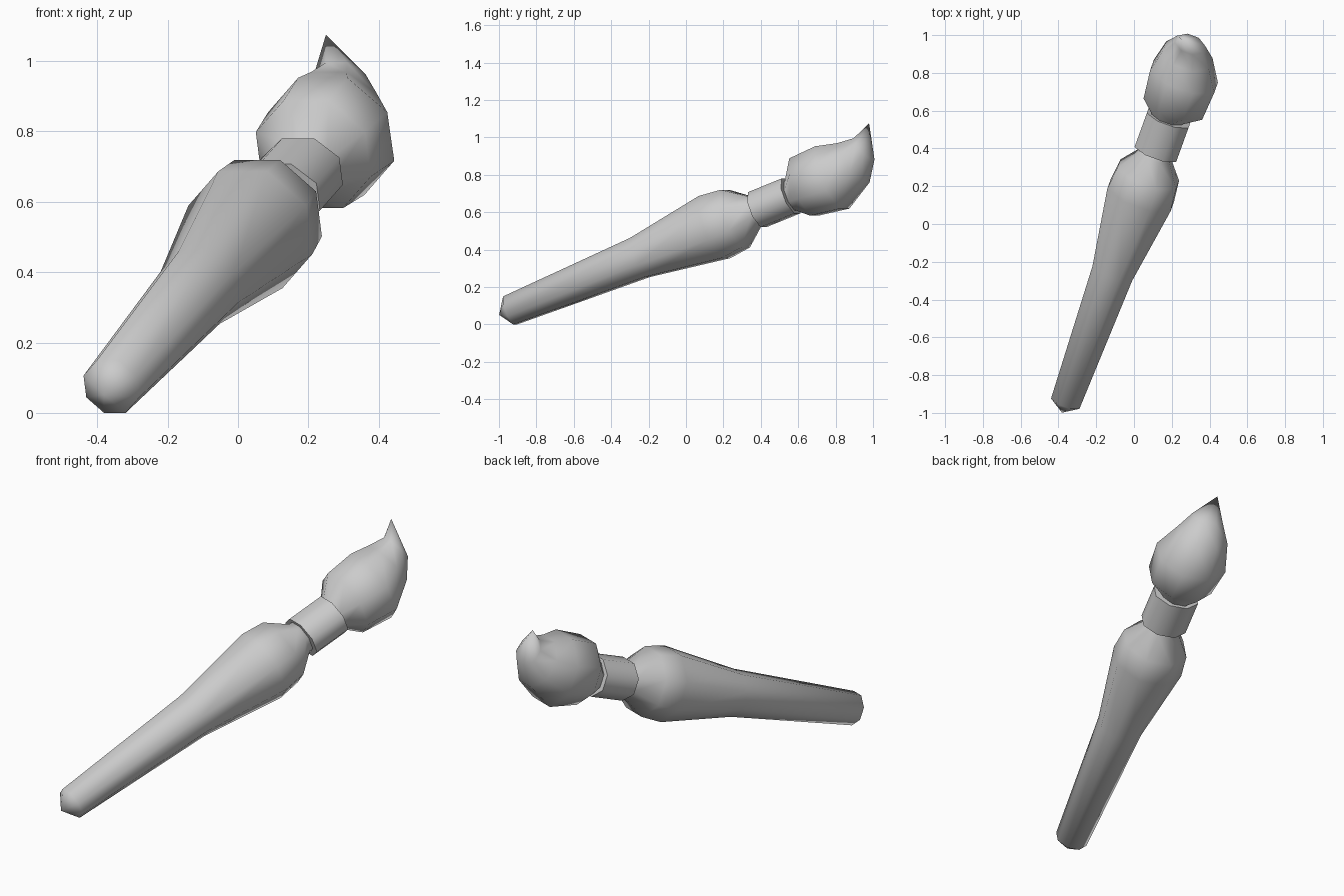
import bpy, bmesh, math
from mathutils import Vector

if "Cube" in bpy.data.objects:
    bpy.data.objects.remove(bpy.data.objects["Cube"])

SIDES = 8
FLAT = math.cos(math.pi / SIDES)          # half-width across flats -> corner radius
START = Vector((-0.36, -0.94, 0.075))     # centre of the handle's butt
AXIS = Vector((0.51, 1.41, 0.575)).normalized()
HEADING = Vector((AXIS.x, AXIS.y, 0)).normalized()
PITCH = math.degrees(math.asin(AXIS.z))

grey = bpy.data.materials.new("plain grey")
grey.diffuse_color = (0.6, 0.6, 0.6, 1)
grey.use_nodes = True
grey.node_tree.nodes["Principled BSDF"].inputs["Base Color"].default_value = grey.diffuse_color


def along(s):
    return START + AXIS * s


def loft(name, rings, first_tip=None, last_tip=None, angle=180):
    """Join octagonal rings (centre, pitch, half width, half height); ends are capped or pointed."""
    bm = bmesh.new()
    loops = []
    for centre, pitch, w, h in rings:
        p = math.radians(pitch)
        direction = HEADING * math.cos(p) + Vector((0, 0, math.sin(p)))
        side = direction.cross(Vector((0, 0, 1))).normalized()
        up = side.cross(direction)
        loop = []
        for k in range(SIDES):
            a = 2 * math.pi * (k + 0.5) / SIDES
            offset = side * (w * math.cos(a)) + up * (h * math.sin(a))
            loop.append(bm.verts.new(Vector(centre) + offset / FLAT))
        loops.append(loop)
    for a, b in zip(loops, loops[1:]):
        for k in range(SIDES):
            n = (k + 1) % SIDES
            bm.faces.new((a[k], a[n], b[n], b[k]))
    for loop, tip in ((loops[0], first_tip), (loops[-1], last_tip)):
        if tip is None:
            bm.faces.new(loop)
        else:
            point = bm.verts.new(tip)
            for k in range(SIDES):
                bm.faces.new((loop[k], loop[(k + 1) % SIDES], point))
    bmesh.ops.recalc_face_normals(bm, faces=bm.faces[:])
    mesh = bpy.data.meshes.new(name)
    bm.to_mesh(mesh)
    bm.free()
    mesh.materials.append(grey)
    obj = bpy.data.objects.new(name, mesh)
    bpy.context.collection.objects.link(obj)
    bpy.context.view_layer.objects.active = obj
    obj.select_set(True)
    bpy.ops.object.shade_smooth_by_angle(angle=math.radians(angle))
    obj.select_set(False)
    return obj


# Handle: slim butt swelling to a bulge, then narrowing into the collar
profile = [(0, 0.08), (0.79, 0.112), (1.245, 0.178), (1.37, 0.165), (1.485, 0.085), (1.56, 0.08)]
loft("handle", [(along(s), PITCH, r, r) for s, r in profile], first_tip=along(-0.067))

# Collar: straight band with crisp rims
loft("collar", [(along(s), PITCH, 0.117, 0.1) for s in (1.505, 1.71)], angle=60)

# Bristles: round bulb whose point bends upward
loft("bristles", [
    ((0.172, 0.54, 0.678), PITCH, 0.08, 0.08),
    ((0.178, 0.567, 0.688), PITCH, 0.085, 0.082),
    ((0.214, 0.631, 0.735), PITCH, 0.165, 0.164),
    ((0.265, 0.782, 0.786), PITCH + 2, 0.180, 0.181),
    ((0.283, 0.894, 0.864), 35, 0.130, 0.128),
    ((0.296, 0.952, 0.939), 40, 0.078, 0.074),
], last_tip=(0.25, 0.979, 1.075))
